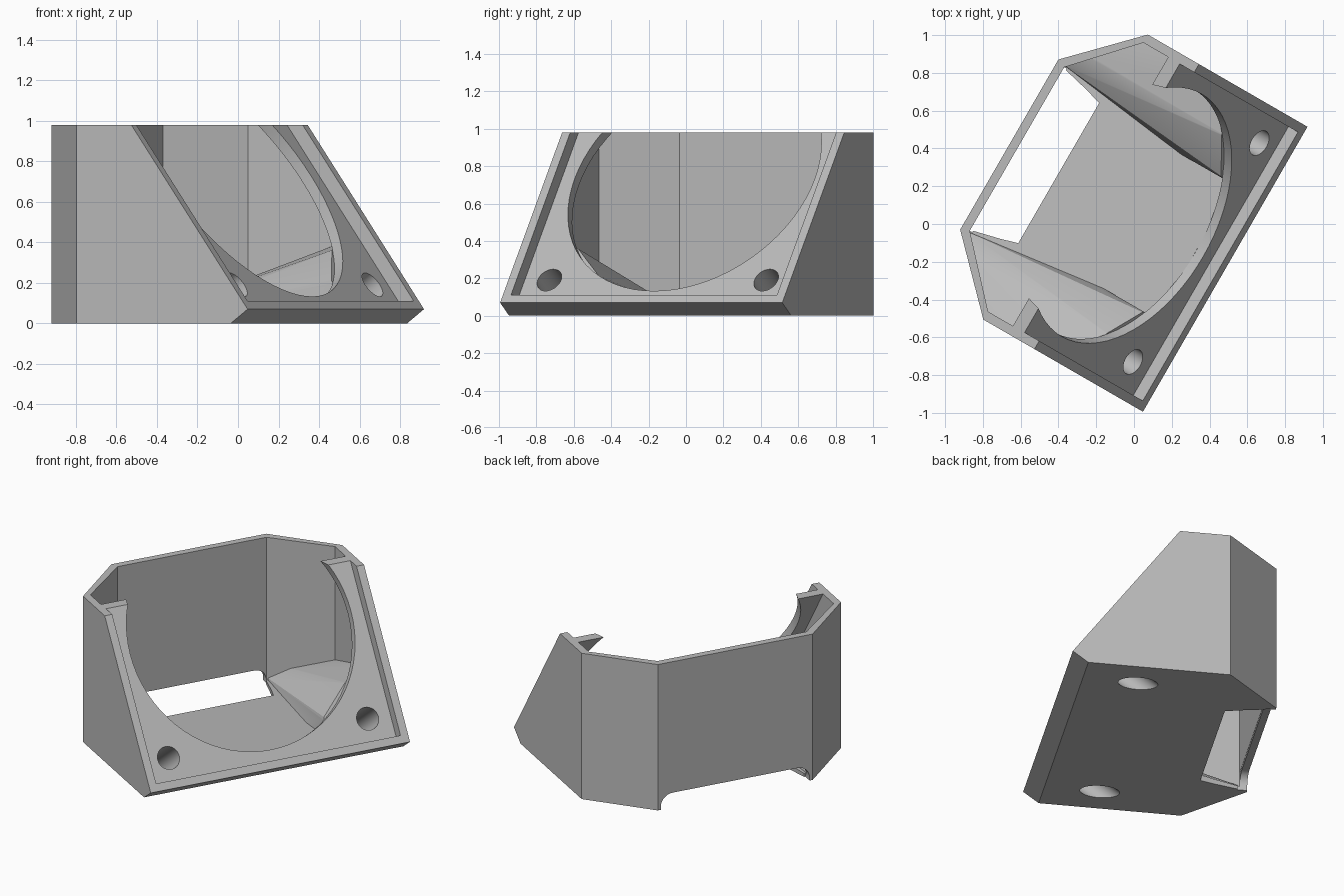
import bpy, bmesh, math
from mathutils import Vector, Matrix

cube = bpy.data.objects.get("Cube")
if cube:
    bpy.data.objects.remove(cube, do_unlink=True)

grey = bpy.data.materials.new("light_grey")
grey.use_nodes = True
grey.diffuse_color = (0.5, 0.5, 0.5, 1)
grey.node_tree.nodes["Principled BSDF"].inputs["Base Color"].default_value = (0.5, 0.5, 0.5, 1)

# Frame of the sloping fan face: up the slope, across, and outward
TOP = 0.98
HALF = 0.871
UP = Vector((-0.589, 0, 0.808)).normalized()
OUT = Vector((UP.z, 0, -UP.x))
FOOT = Vector((0.538, 0, 0.07))


def on_face(s, v, depth):
    return FOOT + UP * s + Vector((0, v, 0)) - OUT * depth


def convex(bm, pts):
    for p in pts:
        bm.verts.new(p)
    bmesh.ops.convex_hull(bm, input=bm.verts[:])
    loose = [v for v in bm.verts if not v.link_faces]
    bmesh.ops.delete(bm, geom=loose, context='VERTS')


def solid(name, pts, cuts=()):
    """Convex solid around points, trimmed by planes (point, outward normal)."""
    bm = bmesh.new()
    convex(bm, pts)
    for co, no in cuts:
        bmesh.ops.bisect_plane(bm, geom=bm.verts[:] + bm.edges[:] + bm.faces[:],
                               plane_co=co, plane_no=no, clear_outer=True)
        rest = [v.co.copy() for v in bm.verts]
        bm.clear()
        convex(bm, rest)
    bmesh.ops.remove_doubles(bm, verts=bm.verts[:], dist=0.0001)
    bmesh.ops.dissolve_limit(bm, angle_limit=math.radians(0.5),
                             verts=bm.verts[:], edges=bm.edges[:])
    bmesh.ops.recalc_face_normals(bm, faces=bm.faces[:])
    mesh = bpy.data.meshes.new(name)
    bm.to_mesh(mesh)
    bm.free()
    mesh.materials.append(grey)
    ob = bpy.data.objects.new(name, mesh)
    bpy.context.collection.objects.link(ob)
    return ob


def prism(outline, z0, z1):
    """Points of a plan outline mirrored across the width, at two heights."""
    return [(u, v * m, z) for u, v in outline for m in (1, -1) for z in (z0, z1)]


def rod(s, v, r, d0, d1, n):
    """Points of a cylinder square to the sloping face."""
    return [on_face(s + r * math.sin(2 * math.pi * i / n),
                    v + r * math.cos(2 * math.pi * i / n), d)
            for i in range(n) for d in (d0, d1)]


def combine(body, other, operation):
    mod = body.modifiers.new(operation, 'BOOLEAN')
    mod.operation = operation
    mod.solver = 'EXACT'
    mod.object = other
    bpy.context.view_layer.objects.active = body
    bpy.ops.object.modifier_apply(modifier=mod.name)
    bpy.data.objects.remove(other, do_unlink=True)


# Outer shell: six-sided plan with sloping front and bevelled foot
outer = [(-0.782, 0.52), (-0.438, HALF), (0.7, HALF)]
duct = solid("fan_duct", prism(outer, 0, TOP),
             [(FOOT, OUT), (FOOT, -UP)])

# Hollow inside, with a gently sloping floor behind the face plate
inner = [(-0.735, 0.5), (-0.437, 0.822), (0.7, 0.822)]
floor_normal = Vector((0.071, 0, -1))
combine(duct, solid("hollow", prism(inner, -0.3, 1.2),
                    [(on_face(0, 0, 0.129), OUT),
                     (Vector((0.36, 0, 0.1)), floor_normal)]), 'DIFFERENCE')

# Faceted ramps in the two lower corners
for m in (1, -1):
    ramp = [(0.22, 0.61, 0.378), (-0.66, 0.61, 0.11), (-0.445, 0.845, 0.22),
            (0.18, 0.845, 0.43), (0.34, 0.41, 0.226), (0.03, 0.41, 0.075),
            (-0.237, 0.563, 0.05), (-0.75, 0.51, 0.03)]
    base = [(u, v, 0.012) for u, v in
            ((0.39, 0.41), (0.39, 0.845), (-0.445, 0.845), (-0.66, 0.61),
             (-0.75, 0.51), (-0.237, 0.563), (0.03, 0.41))]
    pts = [(u, v * m, z) for u, v, z in ramp + base]
    combine(duct, solid("corner_ramp", pts, [(on_face(0, 0, 0.1), OUT)]), 'UNION')

# Square recess and round opening in the face
pocket = [on_face(s, v, d) for s in (0.05, 2) for v in (-0.821, 0.821)
          for d in (-0.2, 0.072)]
combine(duct, solid("pocket", pocket), 'DIFFERENCE')
combine(duct, solid("round_opening", rod(HALF, 0, 0.741, -0.2, 0.13, 72)), 'DIFFERENCE')

# Two screw holes through to the underside
for m in (1, -1):
    combine(duct, solid("screw_hole", rod(0.202, 0.669 * m, 0.072, -0.2, 0.6, 32)),
            'DIFFERENCE')

# Outlet slot in the floor, flaring toward the back
slot = [(-0.736, 0.495), (-0.57, 0.455), (-0.48, 0.428)]
combine(duct, solid("outlet_slot", prism(slot, -0.1, 0.12)), 'DIFFERENCE')

# Round-cornered notch along the bottom of the back wall
notch = []
for i in range(9):
    a = math.pi / 2 * i / 8
    v, z = 0.42 + 0.08 * math.cos(a), 0.02 + 0.08 * math.sin(a)
    notch += [(u, v * m, z) for u in (-0.9, -0.72) for m in (1, -1)]
notch += [(u, 0.5 * m, -0.1) for u in (-0.9, -0.72) for m in (1, -1)]
combine(duct, solid("back_notch", notch), 'DIFFERENCE')

# Turn into place and finish shading
duct.data.transform(Matrix.Rotation(math.radians(-30), 4, 'Z')
                    @ Matrix.Translation((0, 0.034, 0)))
bpy.ops.object.select_all(action='DESELECT')
duct.select_set(True)
bpy.context.view_layer.objects.active = duct
bpy.ops.object.shade_smooth_by_angle(angle=math.radians(20))
